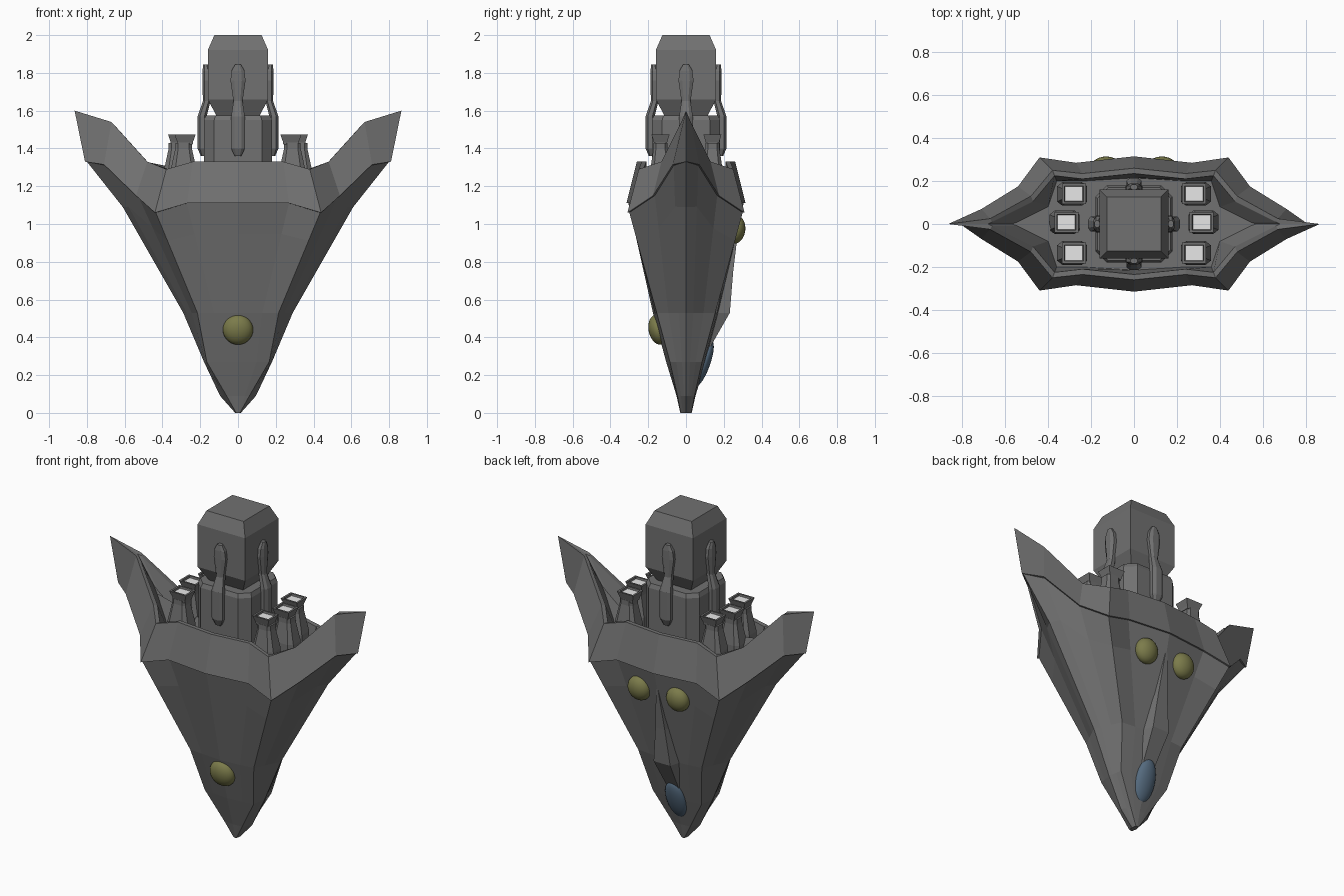
import bpy, bmesh, math
from mathutils import Vector, Matrix

if "Cube" in bpy.data.objects:
    bpy.data.objects.remove(bpy.data.objects["Cube"])


def material(name, rgb):
    m = bpy.data.materials.new(name)
    m.diffuse_color = (*rgb, 1)
    m.use_nodes = True
    m.node_tree.nodes["Principled BSDF"].inputs["Base Color"].default_value = m.diffuse_color
    return m


GREY = material("hull grey", (0.165, 0.165, 0.165))
OLIVE = material("olive dome", (0.2, 0.2, 0.07))
BLUE = material("canopy blue", (0.09, 0.145, 0.21))
WHITE = material("exhaust white", (0.8, 0.8, 0.8))


def finish(name, bm, *mats):
    bmesh.ops.recalc_face_normals(bm, faces=bm.faces)
    me = bpy.data.meshes.new(name)
    bm.to_mesh(me)
    bm.free()
    for m in mats:
        me.materials.append(m)
    ob = bpy.data.objects.new(name, me)
    bpy.context.collection.objects.link(ob)
    return ob


def loft(name, rings, *mats):
    """Skin a list of equal-length closed rings and cap both ends."""
    bm = bmesh.new()
    vs = [[bm.verts.new(p) for p in r] for r in rings]
    n = len(rings[0])
    for a, b in zip(vs, vs[1:]):
        for i in range(n):
            j = (i + 1) % n
            bm.faces.new((a[i], a[j], b[j], b[i]))
    bm.faces.new(vs[0])
    bm.faces.new(vs[-1])
    return finish(name, bm, *mats)


def chamfered(cx, cy, z, hx, hy, c=0.3):
    """Rectangle with cut corners; c is the cut as a share of each half side."""
    k = 1 - c
    pts = [(1, -k), (1, k), (k, 1), (-k, 1), (-1, k), (-1, -k), (-k, -1), (k, -1)]
    return [(cx + x * hx, cy + y * hy, z) for x, y in pts]


def square(cx, cy, z, hx, hy):
    return [(cx + x * hx, cy + y * hy, z) for x, y in ((1, -1), (1, 1), (-1, 1), (-1, -1))]


def four_way(q):
    """Mirror a quarter outline (front centre to side keel) into a full ring."""
    flip = lambda pts, sx, sy: [(x * sx, y * sy, z) for x, y, z in pts]
    return (q + flip(q[-2::-1], 1, -1) + flip(q[1:], -1, -1) + flip(q[-2:0:-1], -1, 1))


# Hull: simple lower sections, each (z, keel x, corner x, corner y, centre y)
quarters = []
for z, ex, kx, ky, cy in ((0, .015, .01, .028, .03), (.09, .095, .06, .045, .05),
                          (.27, .18, .165, .085, .105), (.53, .29, .215, .155, .175)):
    K, E = Vector((kx, -ky, z)), Vector((ex, 0, z))
    quarters.append([Vector((0, -cy, z)), Vector((.6 * kx, -(ky + cy) / 2, z)), K,
                     K.lerp(E, .4), K.lerp(E, .75), E])

# Hull top edge, then the collar and wings: centre, middle, corner, root, wing, keel
top = [(0, -.305, 1.11), (.27, -.275, 1.11), (.435, -.3, 1.06),
       (.53, -.165, 1.15), (.70, -.065, 1.31), (.80, 0, 1.33)]
top = [Vector(p) for p in top]
mid = [a.lerp(b, .72) for a, b in zip(quarters[-1], top)]
mid[-1] = Vector((.61, 0, 1.09))
collar_low = [(0, -.315, 1.11), (.27, -.285, 1.11), (.44, -.31, 1.06),
              (.54, -.175, 1.15), (.71, -.07, 1.315), (.81, 0, 1.33)]
collar_top = [(0, -.26, 1.33), (.24, -.235, 1.33), (.38, -.25, 1.29),
              (.48, -.13, 1.33), (.67, -.025, 1.54), (.865, 0, 1.60)]
rim_inner = [(0, -.235, 1.33), (.24, -.21, 1.33), (.37, -.225, 1.29),
             (.47, -.105, 1.32), (.66, -.01, 1.53), (.68, 0, 1.54)]
floor = [(0, -.215, 1.15), (.24, -.2, 1.15), (.36, -.2, 1.15),
         (.40, -.08, 1.15), (.54, -.01, 1.34), (.57, 0, 1.38)]
quarters += [mid, top, collar_low, collar_top, rim_inner, floor]
loft("hull", [four_way([tuple(p) for p in q]) for q in quarters], GREY)

# Raised spine on the back, leading down to the canopy
spine = [(.155, .03, .02, .065), (.36, .06, .02, .135), (.53, .08, .05, .232),
         (.75, .045, .1, .25), (1.04, .004, .2, .285)]
loft("back_spine", [[(-w * 1.3, y0, z), (w * 1.3, y0, z), (w * .7, y1, z), (-w * .7, y1, z)]
                    for z, w, y0, y1 in spine], GREY)


def dome(name, loc, radii, tilt, mat):
    bm = bmesh.new()
    bmesh.ops.create_uvsphere(bm, u_segments=24, v_segments=14, radius=1)
    bm.transform(Matrix.Translation(loc) @ Matrix.Rotation(tilt, 4, 'X')
                 @ Matrix.Diagonal((*radii, 1)))
    for f in bm.faces:
        f.smooth = True
    return finish(name, bm, mat)


# Domes and canopy
dome("front_dome", (0, -.148, .44), (.08, .05, .08), math.radians(12), OLIVE)
for side in (-1, 1):
    dome("back_dome", (side * .13, .262, .97), (.072, .052, .075), math.radians(-8), OLIVE)
dome("canopy", (0, .092, .26), (.066, .035, .13), math.radians(-20), BLUE)

# Engine column and square head
loft("engine_column", [chamfered(0, 0, z, r, r, .3) for z, r in
                       ((1.1, .18), (1.55, .18), (1.575, .17))], GREY)
loft("engine_head", [square(0, 0, z, r, r) for z, r in
                     ((1.5, .11), (1.575, .115), (1.66, .16), (1.92, .16), (2.0, .125))], GREY)

# Four bent arms joining the head to the column: (z, distance out, half width, half depth)
arm = ((1.36, .185, .018, .012), (1.40, .19, .036, .024), (1.57, .19, .036, .024),
       (1.65, .166, .024, .02), (1.76, .166, .04, .022), (1.81, .168, .034, .02),
       (1.845, .172, .016, .012))
for k in range(4):
    ob = loft("engine_arm", [chamfered(d, 0, z, t, w, .5) for z, d, w, t in arm], GREY)
    ob.data.transform(Matrix.Rotation(k * math.pi / 2, 4, 'Z'))

# Six exhaust pods with flared mouths and pale plates inside
for side in (-1, 1):
    for x, y in ((.28, -.135), (.315, .008), (.28, .14)):
        cx = side * x
        shape = ((1.13, .07, .055), (1.28, .07, .055), (1.40, .044, .037), (1.43, .044, .037))
        loft("exhaust_pod", [chamfered(cx + side * .008, y, z, hx, hy, .35)
                             for z, hx, hy in shape], GREY)
        mouth = ((1.42, .04, .034), (1.435, .042, .036), (1.475, .056, .048),
                 (1.475, .044, .037), (1.455, .040, .033))
        loft("exhaust_mouth", [square(cx, y, z, hx, hy) for z, hx, hy in mouth], GREY)
        loft("exhaust_plate", [square(cx, y, z, .041, .034) for z in (1.456, 1.464)], WHITE)
